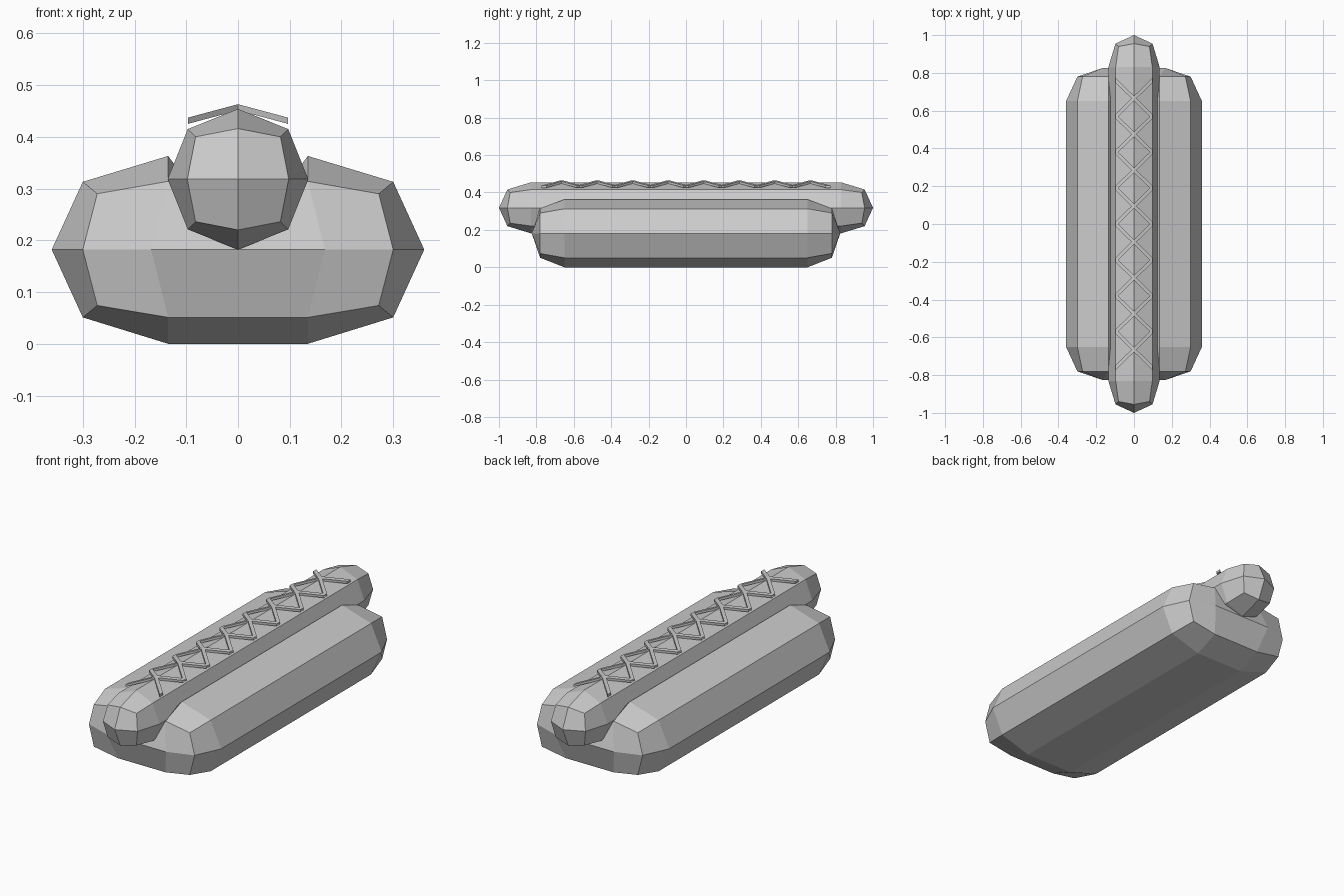
import bpy
import bmesh

cube = bpy.data.objects.get("Cube")
if cube:
    bpy.data.objects.remove(cube)

grey = bpy.data.materials.new("plain grey")
grey.use_nodes = True
colour = (0.6, 0.6, 0.6, 1)
grey.diffuse_color = colour
grey.node_tree.nodes["Principled BSDF"].inputs["Base Color"].default_value = colour


def loft(name, rings, cap):
    """Join closed rings with quads; cap(bm, ring, side) closes each end."""
    bm = bmesh.new()
    loops = [[bm.verts.new(p) for p in ring] for ring in rings]
    for a, b in zip(loops, loops[1:]):
        for i in range(len(a)):
            j = (i + 1) % len(a)
            bm.faces.new((a[i], a[j], b[j], b[i]))
    cap(bm, loops[0], -1)
    cap(bm, loops[-1], 1)
    bmesh.ops.recalc_face_normals(bm, faces=bm.faces)
    mesh = bpy.data.meshes.new(name)
    bm.to_mesh(mesh)
    bm.free()
    mesh.materials.append(grey)
    obj = bpy.data.objects.new(name, mesh)
    bpy.context.collection.objects.link(obj)


# Sausage: octagonal capsule whose ends are four quads around a pole
def octagon(axis, diag, y_axis, y_diag):
    dirs = [(0, 1), (1, 1), (1, 0), (1, -1), (0, -1), (-1, -1), (-1, 0), (-1, 1)]
    ring = []
    for dx, dz in dirs:
        r, y = (diag, y_diag) if dx and dz else (axis, y_axis)
        ring.append((dx * r, y, 0.318 + dz * r))
    return ring


def sausage_cap(bm, ring, side):
    pole = bm.verts.new((0, side, 0.318))
    for i in range(0, 8, 2):
        bm.faces.new((ring[i], ring[i + 1], ring[(i + 2) % 8], pole))


loft("sausage", [octagon(0.098, 0.082, -0.955, -0.94),
                 octagon(0.136, 0.097, -0.83, -0.83),
                 octagon(0.136, 0.097, 0.83, 0.83),
                 octagon(0.098, 0.082, 0.955, 0.94)], sausage_cap)


# Bun: two rounded lobes over a shared flat base, with a valley between
def bun_ring(half, y, valley_y):
    right = [(x, y, z) for x, z in half]
    left = [(-x, y, z) for x, z in reversed(half)]
    return [(0, valley_y, 0.182)] + right + left


def bun_cap(bm, ring, side):
    valley = ring[0]
    pole_r, pole_l = [bm.verts.new((s * 0.168, side * 0.825, 0.182)) for s in (1, -1)]
    for pole, lobe in ((pole_r, ring[1:6]), (pole_l, ring[:5:-1])):
        top, upper, outer, lower, base = lobe
        bm.faces.new((pole, top, upper, outer))
        bm.faces.new((pole, outer, lower, base))
        bm.faces.new((pole, valley, top))
    bm.faces.new((pole_l, valley, pole_r, ring[5], ring[6]))


full = [(0.135, 0.363), (0.3, 0.313), (0.36, 0.182), (0.3, 0.051), (0.135, 0)]
tip = [(0.135, 0.314), (0.272, 0.29), (0.3, 0.182), (0.272, 0.074), (0.135, 0.051)]
loft("bun", [bun_ring(tip, -0.78, -0.825), bun_ring(full, -0.65, -0.65),
             bun_ring(full, 0.65, 0.65), bun_ring(tip, 0.78, 0.825)], bun_cap)


# Sauce: two crossing zigzag strips that fold over the sausage top
def strip_cap(bm, ring, side):
    bm.faces.new(ring)


for name, sign in (("sauce_strip_a", 1), ("sauce_strip_b", -1)):
    rings = []
    for i in range(17):
        x = (0.097 * sign * (-1) ** (i // 2)) if i % 2 == 0 else 0
        y = (i - 8) * 0.095
        z = 0.451 if i % 2 else 0.425
        rings.append([(x, y - 0.013, z), (x, y + 0.013, z),
                      (x, y + 0.013, z + 0.012), (x, y - 0.013, z + 0.012)])
    loft(name, rings, strip_cap)
